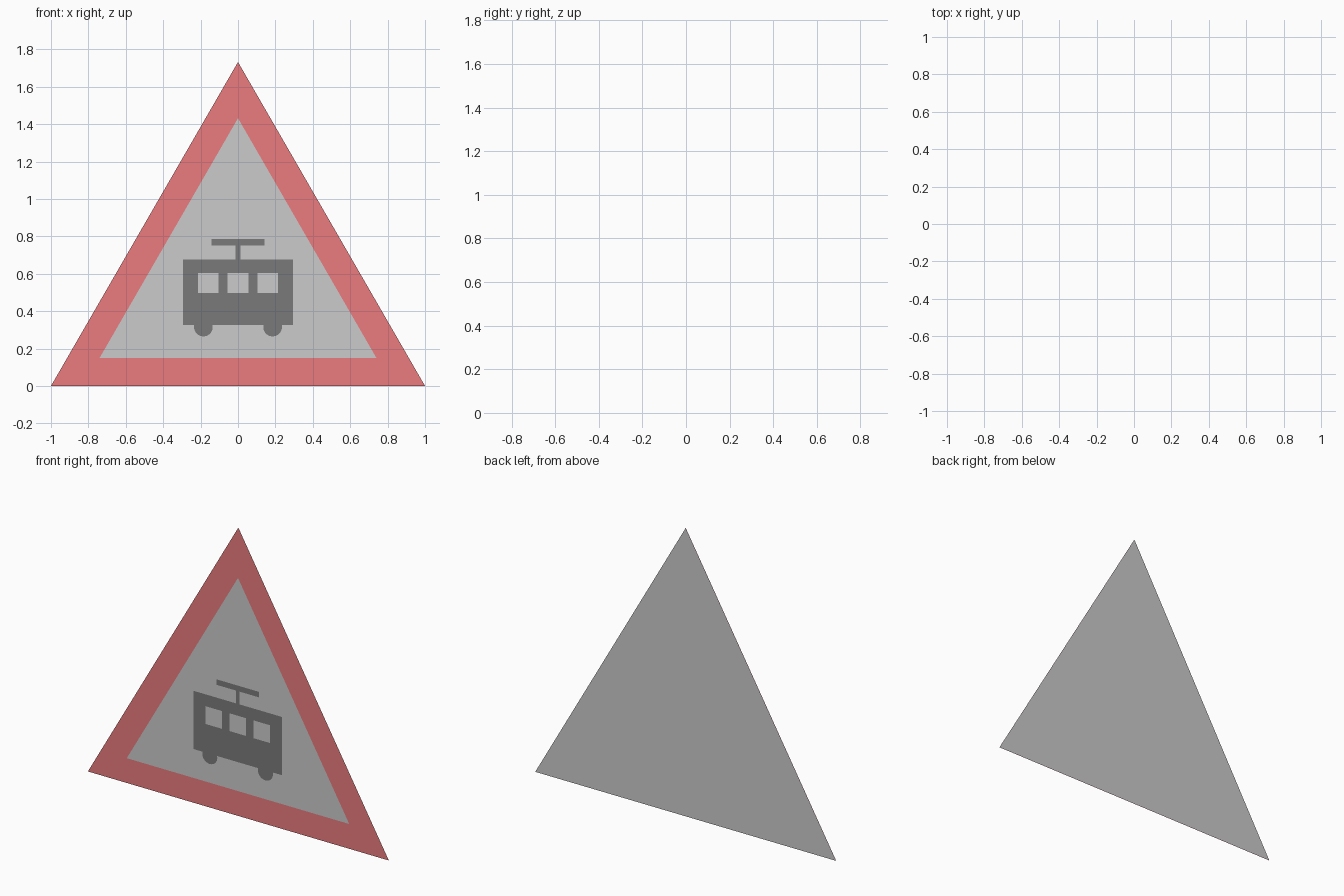
import bpy
from math import cos, sin, tau, sqrt

if "Cube" in bpy.data.objects:
    bpy.data.objects.remove(bpy.data.objects["Cube"])


def material(name, rgb):
    m = bpy.data.materials.new(name)
    m.diffuse_color = (*rgb, 1)
    m.use_nodes = True
    m.node_tree.nodes["Principled BSDF"].inputs["Base Color"].default_value = m.diffuse_color
    return m


red = material("red", (0.83, 0.20, 0.21))
black = material("black", (0.195, 0.195, 0.195))


def flat(name, outline, y, mat=None):
    """Flat panel from (x, z) points, counter-clockwise = facing the front."""
    me = bpy.data.meshes.new(name)
    me.from_pydata([(x, y, z) for x, z in outline], [], [range(len(outline))])
    ob = bpy.data.objects.new(name, me)
    bpy.context.collection.objects.link(ob)
    if mat:
        me.materials.append(mat)
    return ob


def triangle(half, base):
    return [(-half, base), (half, base), (0, base + half * sqrt(3))]


def rect(cx, half, z0, z1):
    return [(cx - half, z0), (cx + half, z0), (cx + half, z1), (cx - half, z1)]


def disc(cx, cz, r, n=32):
    return [(cx + r * cos(tau * i / n), cz + r * sin(tau * i / n)) for i in range(n)]


# sign plate: grey back, red front, pale inner field
flat("sign_back", triangle(1, 0)[::-1], 0.004)
flat("red_border", triangle(1, 0), 0.002, red)
flat("inner_field", triangle(0.74, 0.15), 0)

# tram silhouette
flat("tram_body", rect(0, 0.295, 0.325, 0.675), -0.002, black)
flat("pantograph_pole", rect(0, 0.013, 0.675, 0.752), -0.002, black)
flat("pantograph_bar", rect(0, 0.142, 0.752, 0.785), -0.002, black)

# windows and wheels
for i, x in enumerate((-0.16, 0, 0.16)):
    flat(f"window_{i + 1}", rect(x, 0.055, 0.498, 0.605), -0.004)
for side, x in (("left", -0.185), ("right", 0.185)):
    flat(f"wheel_{side}", disc(x, 0.315, 0.05), -0.004, black)
